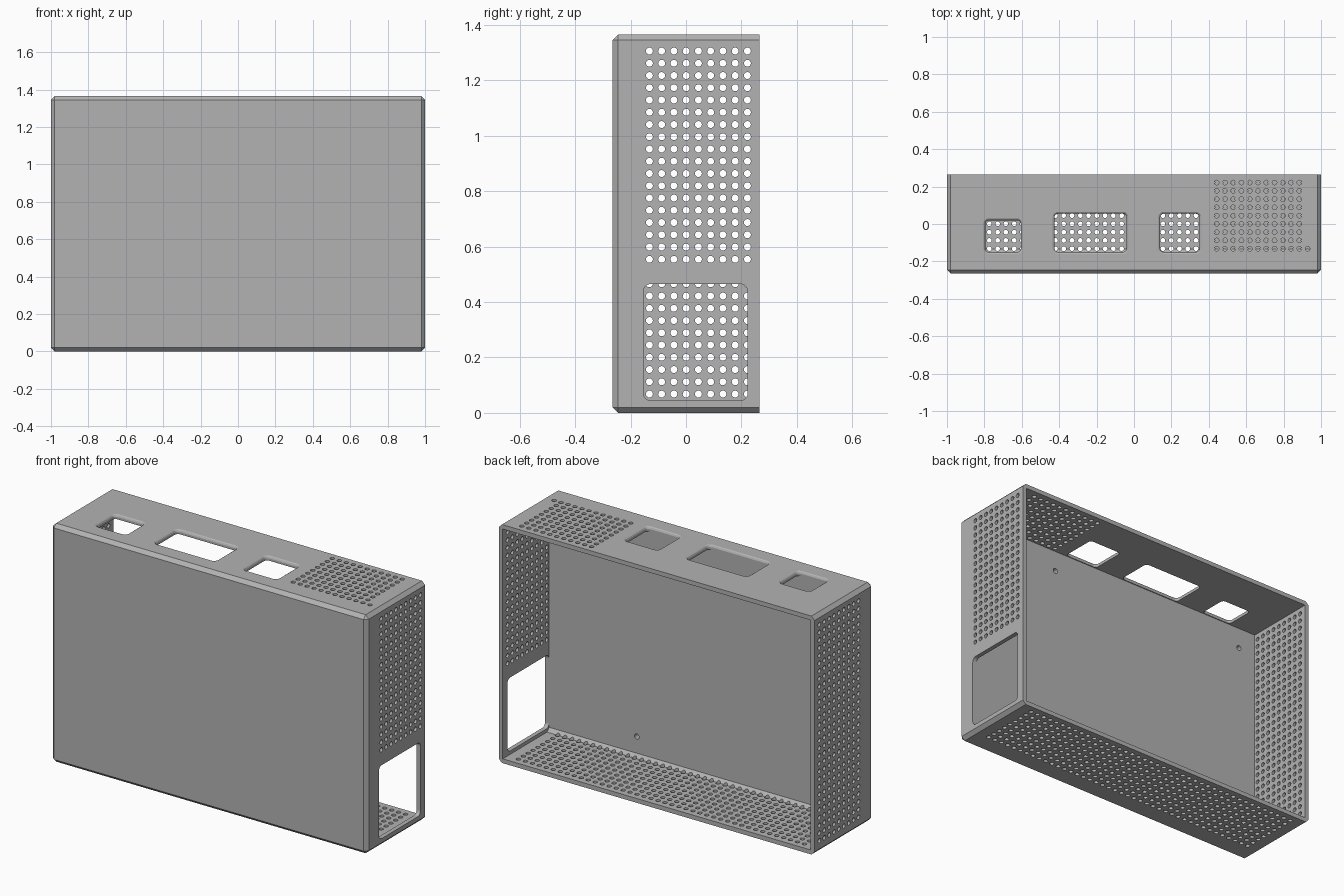
import bpy, bmesh, math
from mathutils import Vector, Matrix

cube = bpy.data.objects.get("Cube")
if cube:
    bpy.data.objects.remove(cube, do_unlink=True)

HX, HY, H = 1.0, 0.265, 1.365      # half width, half depth, height
WALL, CHAMFER = 0.025, 0.02
POCKET_Y = -0.155                  # inner face of the thick front
PITCH, RADIUS = 0.0442, 0.0125
Y0, Z0 = -0.132, 0.068             # first hole of the grids

grey = bpy.data.materials.new("case grey")
grey.use_nodes = True
grey.diffuse_color = (0.45, 0.45, 0.45, 1)
grey.node_tree.nodes["Principled BSDF"].inputs["Base Color"].default_value = grey.diffuse_color


def make_object(name, bm):
    bmesh.ops.recalc_face_normals(bm, faces=bm.faces)
    mesh = bpy.data.meshes.new(name)
    bm.to_mesh(mesh)
    bm.free()
    obj = bpy.data.objects.new(name, mesh)
    bpy.context.collection.objects.link(obj)
    return obj


def box(bm, low, high):
    low, high = Vector(low), Vector(high)
    size = Matrix.Diagonal((high - low).to_4d())
    return bmesh.ops.create_cube(bm, size=1, matrix=Matrix.Translation((low + high) / 2) @ size)


def bevel(bm, rule, width):
    edges = [e for e in bm.edges if rule(*(v.co for v in e.verts))]
    bmesh.ops.bevel(bm, geom=edges, offset=width, segments=1, affect='EDGES')


def drill(bm, centre, axis, depth, radius=RADIUS):
    turn = Vector(axis).to_track_quat('Z', 'Y').to_matrix().to_4x4()
    bmesh.ops.create_cone(bm, cap_ends=True, segments=16, radius1=radius, radius2=radius,
                          depth=depth, matrix=Matrix.Translation(centre) @ turn)


def rounded_loop(a0, a1, b0, b1, r, grow=0.0):
    # Rounded rectangle outline, optionally grown outwards
    points = []
    corners = ((a1 - r, b1 - r), (a0 + r, b1 - r), (a0 + r, b0 + r), (a1 - r, b0 + r))
    for i, (a, b) in enumerate(corners):
        for k in range(6):
            t = math.pi / 2 * (i + k / 5)
            points.append((a + (r + grow) * math.cos(t), b + (r + grow) * math.sin(t)))
    return points


def loft(bm, loops):
    rings = [[bm.verts.new(p) for p in loop] for loop in loops]
    for lower, upper in zip(rings, rings[1:]):
        for i in range(len(lower)):
            j = (i + 1) % len(lower)
            bm.faces.new((lower[i], lower[j], upper[j], upper[i]))
    bm.faces.new(rings[0][::-1])
    bm.faces.new(rings[-1])


def cut(target, cutter):
    cutter.hide_render = True
    mod = target.modifiers.new("cut", 'BOOLEAN')
    mod.operation, mod.solver, mod.object = 'DIFFERENCE', 'MANIFOLD', cutter
    bpy.context.view_layer.objects.active = target
    bpy.ops.object.modifier_apply(modifier=mod.name)
    bpy.data.objects.remove(cutter, do_unlink=True)


# Outer shell, chamfered everywhere except round the open back
bm = bmesh.new()
box(bm, (-HX, -HY, 0), (HX, HY, H))
bevel(bm, lambda a, b: not (a.y > 0 and b.y > 0), CHAMFER)
case = make_object("case_shell", bm)
case.data.materials.append(grey)

# Open pocket with a sloped foot where the front meets the floor
bm = bmesh.new()
box(bm, (-HX + WALL, POCKET_Y, WALL), (HX - WALL, HY + 0.1, H - WALL))
bevel(bm, lambda a, b: max(a.y, b.y) < 0 and max(a.z, b.z) < 0.1, 0.02)
cut(case, make_object("pocket_cutter", bm))

# Top windows with flared rims
bm = bmesh.new()
for x0, x1, y1 in ((-0.795, -0.605, 0.02), (-0.425, -0.04, 0.055), (0.14, 0.35, 0.055)):
    levels = ((H - 0.07, 0), (H - 0.012, 0), (H - 0.004, 0.004), (H, 0.01), (H + 0.05, 0.01))
    loft(bm, [[(x, y, z) for x, y in rounded_loop(x0, x1, -0.15, y1, 0.02, grow)]
              for z, grow in levels])

# Side opening
loft(bm, [[(x, y, z) for y, z in rounded_loop(-0.153, 0.222, 0.045, 0.465, 0.025)]
          for x in (HX - 0.07, HX + 0.05)])
cut(case, make_object("opening_cutter", bm))

# Ventilation holes
bm = bmesh.new()
for row in range(9):
    y = Y0 + row * PITCH
    for col in range(42):                                   # floor
        drill(bm, ((col - 20.5) * PITCH, y, 0), (0, 0, 1), 0.1)
    for col in range(10, 22 if row == 0 else 21):           # top
        drill(bm, (col * PITCH, y, H), (0, 0, 1), 0.1)
    for level in range(29):                                 # sides
        z = Z0 + level * PITCH
        drill(bm, (-HX, y, z), (1, 0, 0), 0.1)
        if level > 10:
            drill(bm, (HX, y, z), (1, 0, 0), 0.1)

# Blind mounting holes inside the front
for x in (-0.865, 0.42):
    for z in (0.14, 1.22):
        drill(bm, (x, POCKET_Y, z), (0, 1, 0), 0.1, 0.015)
cut(case, make_object("hole_cutter", bm))
